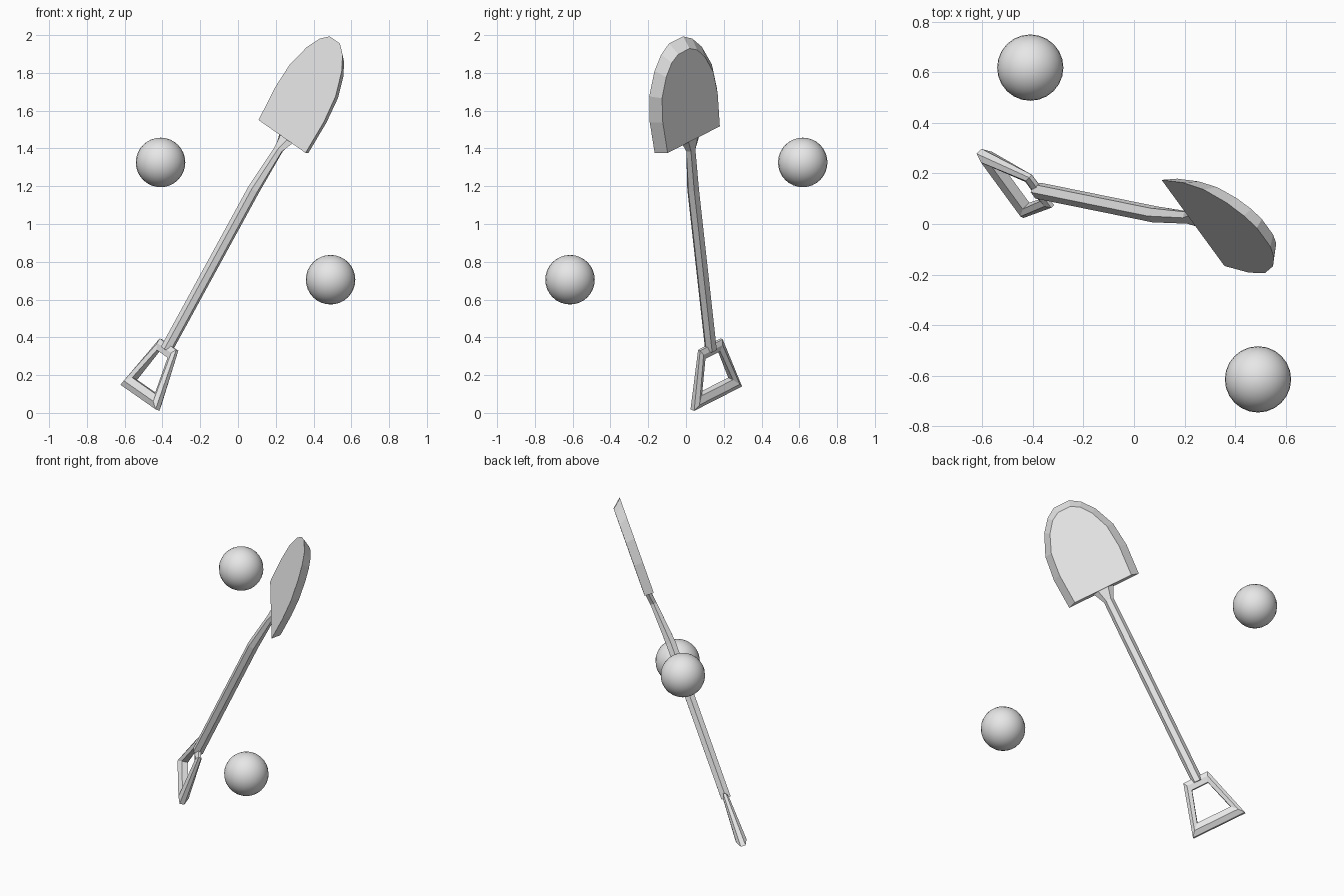
import bpy, bmesh, math
from mathutils import Vector, Matrix

if "Cube" in bpy.data.objects:
    bpy.data.objects.remove(bpy.data.objects["Cube"])

# Tool frame: U across the blade, V along the shaft, W through the blade
V = Vector((0.477, -0.097, 0.873)).normalized()
U = Vector((0.549, -0.747, -0.374))
U = (U - V * U.dot(V)).normalized()
W = V.cross(U)
ORIGIN = Vector((-0.37, 0.13, 0.353))
FRAME = Matrix((U, V, W)).transposed().to_4x4()
FRAME.translation = ORIGIN

grey = bpy.data.materials.new("light_grey")
grey.diffuse_color = (0.8, 0.8, 0.8, 1)
grey.use_nodes = True
grey.node_tree.nodes["Principled BSDF"].inputs["Base Color"].default_value = grey.diffuse_color


def loft(name, rings, closed=False):
    """Skin a list of equal-length rings given in the tool frame."""
    bm = bmesh.new()
    loops = [[bm.verts.new(FRAME @ Vector(p)) for p in r] for r in rings]
    n = len(loops[0])
    pairs = list(zip(loops, loops[1:]))
    if closed:
        pairs.append((loops[-1], loops[0]))
    else:
        bm.faces.new(loops[0])
        bm.faces.new(loops[-1])
    for a, b in pairs:
        for i in range(n):
            j = (i + 1) % n
            bm.faces.new((a[i], a[j], b[j], b[i]))
    bmesh.ops.recalc_face_normals(bm, faces=bm.faces)
    mesh = bpy.data.meshes.new(name)
    bm.to_mesh(mesh)
    bm.free()
    mesh.materials.append(grey)
    ob = bpy.data.objects.new(name, mesh)
    bpy.context.collection.objects.link(ob)
    return ob


def hexagon(v, w, ru, rw):
    return [(ru * math.cos(k * math.pi / 3), v, w + rw * math.sin(k * math.pi / 3))
            for k in range(6)]


# Shaft: hexagonal pole that narrows, then flares into the blade
loft("shaft", [hexagon(*s) for s in (
    (-0.02, 0, 0.033, 0.033), (0.95, 0, 0.033, 0.033),
    (1.20, 0.018, 0.031, 0.022), (1.27, 0.028, 0.065, 0.022),
    (1.36, 0.035, 0.065, 0.015))])

# Blade: flat front outline and a smaller raised back, joined by a sloped rim
half = [(0.228, 0), (0.238, 0.19), (0.222, 0.34), (0.168, 0.47),
        (0.11, 0.545), (0.05, 0.585)]
back = [(0.185, 0), (0.195, 0.19), (0.182, 0.33), (0.138, 0.44),
        (0.09, 0.505), (0.04, 0.535)]


def outline(pts, w):
    full = pts + [(-x, y) for x, y in reversed(pts)]
    return [(x, y + 1.27, w) for x, y in full]


loft("blade", [outline(half, -0.004), outline(back, 0.052)])

# Handle: mitred trapezoid ring with a hexagonal section, thicker at the grip
corners = [((0.08, 0.01), (0.052, -0.05), 0.018), ((0.17, -0.313), (0.11, -0.245), 0.032)]
corners += [((-o[0], o[1]), (-i[0], i[1]), t) for o, i, t in reversed(corners)]
rings = []
for out, inn, t in corners:
    ring = []
    for f, w in ((0, 0.45), (0.45, 1), (1, 0.6), (1, -0.6), (0.45, -1), (0, -0.45)):
        ring.append((out[0] + (inn[0] - out[0]) * f, out[1] + (inn[1] - out[1]) * f, w * t))
    rings.append(ring)
loft("handle", rings, closed=True)

# Two floating balls
for name, loc in (("back_ball", (-0.41, 0.618, 1.326)), ("front_ball", (0.49, -0.614, 0.705))):
    bpy.ops.mesh.primitive_uv_sphere_add(segments=24, ring_count=16, radius=0.131, location=loc)
    ob = bpy.context.object
    ob.name = name
    ob.data.materials.append(grey)
    bpy.ops.object.shade_smooth()
